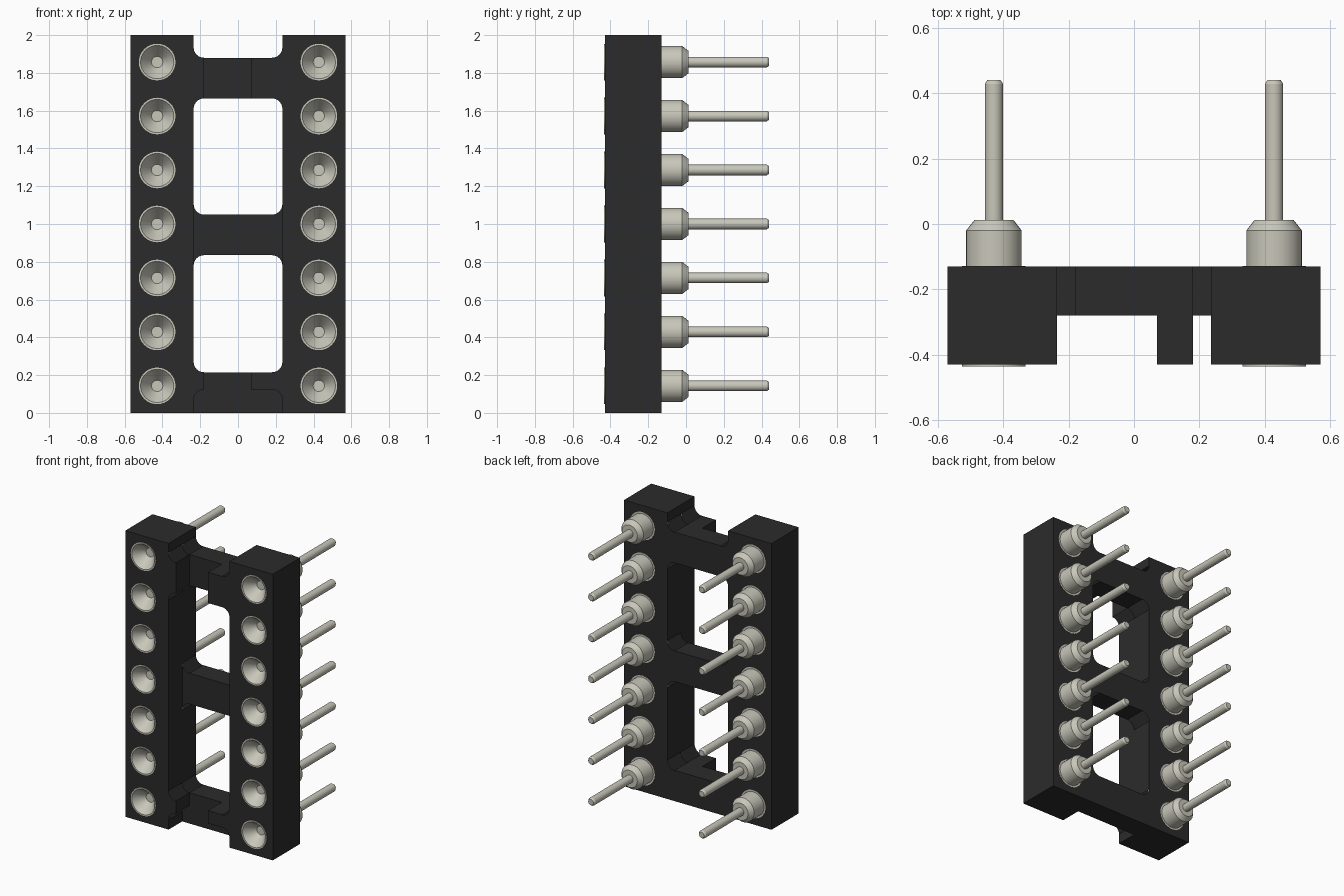
import bpy, bmesh, math

cube = bpy.data.objects.get("Cube")
if cube:
    bpy.data.objects.remove(cube, do_unlink=True)


def material(name, rgb, rough):
    m = bpy.data.materials.new(name)
    m.use_nodes = True
    m.diffuse_color = (*rgb, 1)
    b = m.node_tree.nodes["Principled BSDF"]
    b.inputs["Base Color"].default_value = (*rgb, 1)
    b.inputs["Roughness"].default_value = rough
    return m


BLACK = material("black plastic", (0.024, 0.024, 0.024), 0.7)
TIN = material("pale metal", (0.58, 0.57, 0.49), 0.5)

# Main sizes
OUT, IN, R = 0.57, 0.235, 0.055           # outer and inner rail x, corner radius
FRONT, STEP, BACK = -0.43, -0.28, -0.13   # y of front, recess and back
PIN_X, PIN_R = 0.428, 0.097
PIN_Z = [0.143 + 0.2857 * i for i in range(7)]
WINDOWS = [(0.215, 0.835), (1.05, 1.665)]


def arc(cx, cz, a0, a1, r=R, n=6):
    return [(cx + r * math.cos(math.radians(a0 + (a1 - a0) * i / n)),
             cz + r * math.sin(math.radians(a0 + (a1 - a0) * i / n)))
            for i in range(n + 1)]


def circle(cx, cz, r, n=32):
    return arc(cx, cz, 0, 360, r, n)[:-1]


def is_corner(p, q):
    """True for a wall belonging to a rounded inner corner, which stays open."""
    diagonal = abs(p[0] - q[0]) > 1e-4 and abs(p[1] - q[1]) > 1e-4
    return diagonal and max(abs(p[0]), abs(q[0])) < IN + 0.01


def slab(name, loops, y0, y1, back_cap=True):
    """Extrude an x-z outline with holes from y0 to y1."""
    bm = bmesh.new()
    caps = ([], [])
    for pts in loops:
        n = len(pts)
        rings = [[bm.verts.new((x, y, z)) for x, z in pts] for y in (y0, y1)]
        for ring, edges in zip(rings, caps):
            edges += [bm.edges.new((ring[i], ring[(i + 1) % n])) for i in range(n)]
        a, b = rings
        for i in range(n):
            j = (i + 1) % n
            if not is_corner(pts[i], pts[j]):
                bm.faces.new((a[i], a[j], b[j], b[i]))
    bmesh.ops.triangle_fill(bm, edges=caps[0], use_beauty=True, normal=(0, -1, 0))
    if back_cap:
        bmesh.ops.triangle_fill(bm, edges=caps[1], use_beauty=True, normal=(0, 1, 0))
    bmesh.ops.recalc_face_normals(bm, faces=bm.faces)
    me = bpy.data.meshes.new(name)
    bm.to_mesh(me)
    bm.free()
    me.materials.append(BLACK)
    ob = bpy.data.objects.new(name, me)
    bpy.context.collection.objects.link(ob)
    return ob


def rail_front(name, side, tooth):
    """Front half of a rail with its two end teeth, drawn for +x and mirrored by side."""
    c = IN - R
    pts = [(OUT, 0), (IN, 0)]
    pts += arc(c, 0.125 - R, 0, 90)
    if c - tooth > 0.001:
        pts += [(tooth, 0.125), (tooth, 0.215)]
    pts += arc(c, 0.215 + R, -90, 0)
    pts += arc(c, 1.665 - R, 0, 90)
    if c - tooth > 0.001:
        pts += [(tooth, 1.665), (tooth, 1.88)]
    pts += arc(c, 1.88 + R, -90, 0)
    pts += [(IN, 2), (OUT, 2)]
    loops = [pts] + [circle(PIN_X, z, PIN_R - 0.002) for z in PIN_Z]
    slab(name, [[(side * x, z) for x, z in lp] for lp in loops], FRONT, STEP, False)


rail_front("left_rail_front", 1, 0.07)
rail_front("right_rail_front", -1, IN - R)

# Back frame: rails and three cross bars with two rounded windows
c = IN - R
notch = [(IN, 2)] + arc(c, 1.88 + R, 0, -90)
outline = [(-OUT, 0), (OUT, 0), (OUT, 2)] + notch
outline += [(-x, z) for x, z in reversed(notch)] + [(-OUT, 2)]
windows = [arc(c, z0 + R, -90, 0) + arc(c, z1 - R, 0, 90)
           + arc(-c, z1 - R, 90, 180) + arc(-c, z0 + R, 180, 270)
           for z0, z1 in WINDOWS]
slab("back_frame", [outline] + windows, STEP, BACK)


def lathe(name, profile, n=32):
    """Turn an (r, y) profile around the y axis."""
    bm = bmesh.new()
    verts = [bm.verts.new((r, y, 0)) for r, y in profile]
    edges = [bm.edges.new(p) for p in zip(verts, verts[1:])]
    bmesh.ops.spin(bm, geom=verts + edges, cent=(0, 0, 0), axis=(0, 1, 0),
                   angle=math.tau, steps=n, use_merge=False)
    bmesh.ops.remove_doubles(bm, verts=bm.verts, dist=1e-5)
    bmesh.ops.recalc_face_normals(bm, faces=bm.faces)
    for f in bm.faces:
        f.smooth = True
    me = bpy.data.meshes.new(name)
    bm.to_mesh(me)
    bm.free()
    me.set_sharp_from_angle(angle=math.radians(25))
    me.materials.append(TIN)
    return me


# Turned contact: funnel, collar, barrel, chamfer and thin leg
contact = lathe("contact_pin", [
    (0, -0.36), (0.03, -0.36), (0.088, -0.435), (PIN_R, -0.435),
    (PIN_R, -0.129), (0.085, -0.129), (0.085, -0.02), (0.06, 0.012),
    (0.028, 0.012), (0.028, 0.428), (0.02, 0.44), (0, 0.44)])
for label, x in (("left", PIN_X), ("right", -PIN_X)):
    for i, z in enumerate(PIN_Z):
        pin = bpy.data.objects.new(f"{label}_contact_pin_{i + 1}", contact)
        pin.location = (x, 0, z)
        bpy.context.collection.objects.link(pin)
